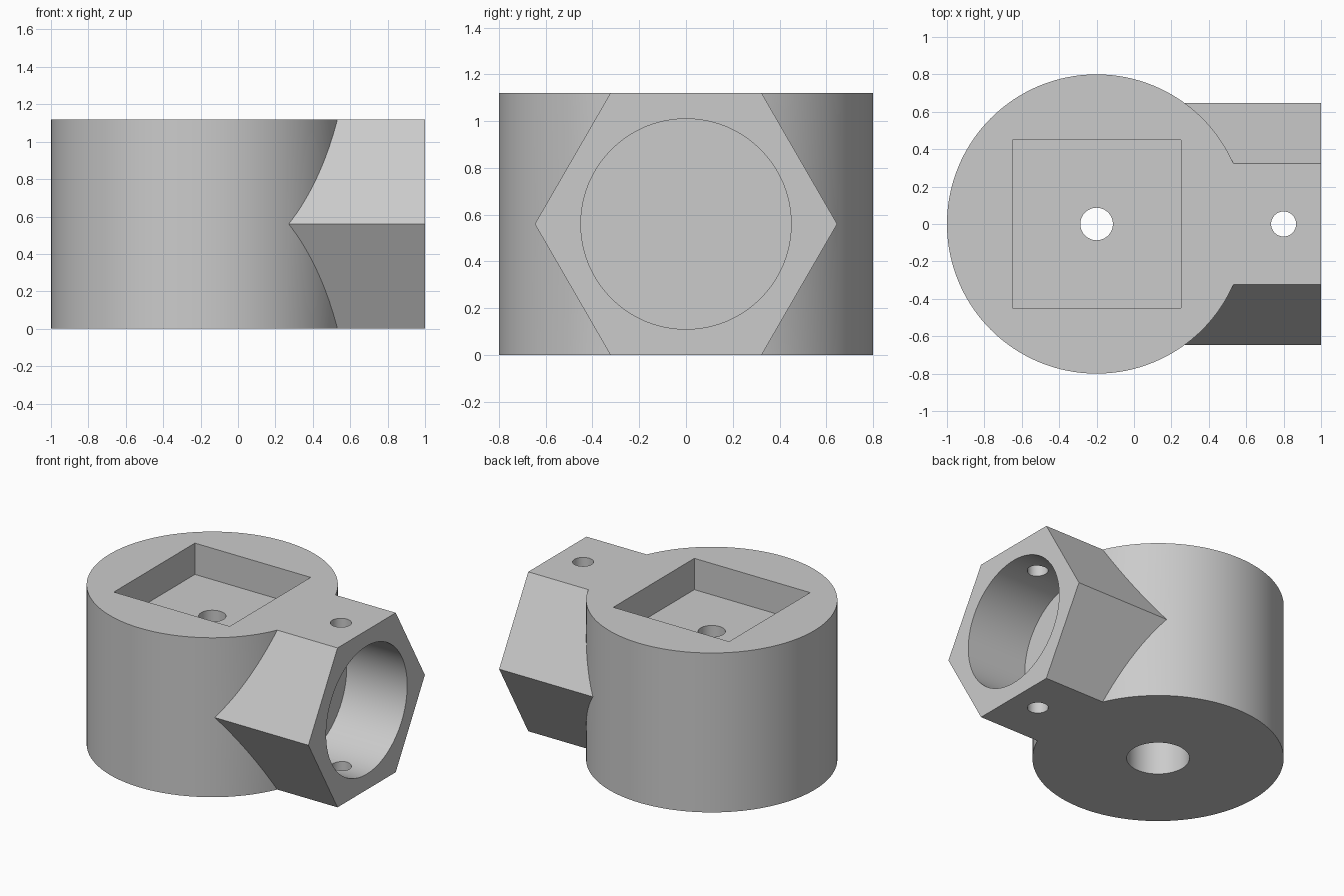
import bpy
import bmesh
from math import cos, sin, pi, radians
from mathutils import Vector

cube = bpy.data.objects.get("Cube")
if cube:
    bpy.data.objects.remove(cube, do_unlink=True)

HEIGHT = 1.12
MID = HEIGHT / 2
BODY_X = -0.2

grey = bpy.data.materials.new("plain grey")
grey.use_nodes = True
colour = (0.6, 0.6, 0.6, 1)
grey.diffuse_color = colour
grey.node_tree.nodes["Principled BSDF"].inputs["Base Color"].default_value = colour


def prism(name, start, axis, length, radius, sides, turn=0.0):
    """Straight prism from start along +x or +z; the first corner lies towards +y."""
    start = Vector(start)
    along = Vector((1, 0, 0)) if axis == "x" else Vector((0, 0, 1))
    u = Vector((0, 1, 0))
    v = along.cross(u)
    bm = bmesh.new()
    ring = []
    for i in range(sides):
        a = turn + 2 * pi * i / sides
        ring.append(bm.verts.new(start + radius * (u * cos(a) + v * sin(a))))
    base = bm.faces.new(ring)
    top = bmesh.ops.extrude_face_region(bm, geom=[base], use_keep_orig=True)["geom"]
    bmesh.ops.translate(bm, vec=along * length,
                        verts=[g for g in top if isinstance(g, bmesh.types.BMVert)])
    bmesh.ops.recalc_face_normals(bm, faces=bm.faces)
    mesh = bpy.data.meshes.new(name)
    bm.to_mesh(mesh)
    bm.free()
    mesh.materials.append(grey)
    obj = bpy.data.objects.new(name, mesh)
    bpy.context.collection.objects.link(obj)
    return obj


def combine(target, tool, operation):
    """Apply a boolean and discard the tool."""
    mod = target.modifiers.new(tool.name, "BOOLEAN")
    mod.operation = operation
    mod.solver = "EXACT"
    mod.object = tool
    bpy.context.view_layer.objects.active = target
    bpy.ops.object.modifier_apply(modifier=mod.name)
    bpy.data.objects.remove(tool, do_unlink=True)


# Round body with the hexagonal side socket
body = prism("socket_body", (BODY_X, 0, 0), "z", HEIGHT, 0.8, 128)
hexagon = prism("hex_socket", (0, 0, MID), "x", 1.0, MID / cos(pi / 6), 6)
combine(body, hexagon, "UNION")

# Square pocket, stepped centre hole, side bore and cross pin hole
cutters = [
    prism("square_pocket", (BODY_X, 0, 0.9), "z", 0.5, 0.45 * 2 ** 0.5, 4, pi / 4),
    prism("centre_hole", (BODY_X, 0, -0.1), "z", 1.1, 0.087, 48),
    prism("lower_counterbore", (BODY_X, 0, -0.1), "z", 0.7, 0.2, 64),
    prism("side_bore", (0.53, 0, MID), "x", 0.6, 0.45, 96),
    prism("pin_hole", (0.8, 0, -0.1), "z", HEIGHT + 0.2, 0.067, 48),
]
for cutter in cutters:
    combine(body, cutter, "DIFFERENCE")

# Smooth round walls, crisp edges
bpy.ops.object.select_all(action="DESELECT")
body.select_set(True)
bpy.context.view_layer.objects.active = body
bpy.ops.object.shade_smooth_by_angle(angle=radians(25))
